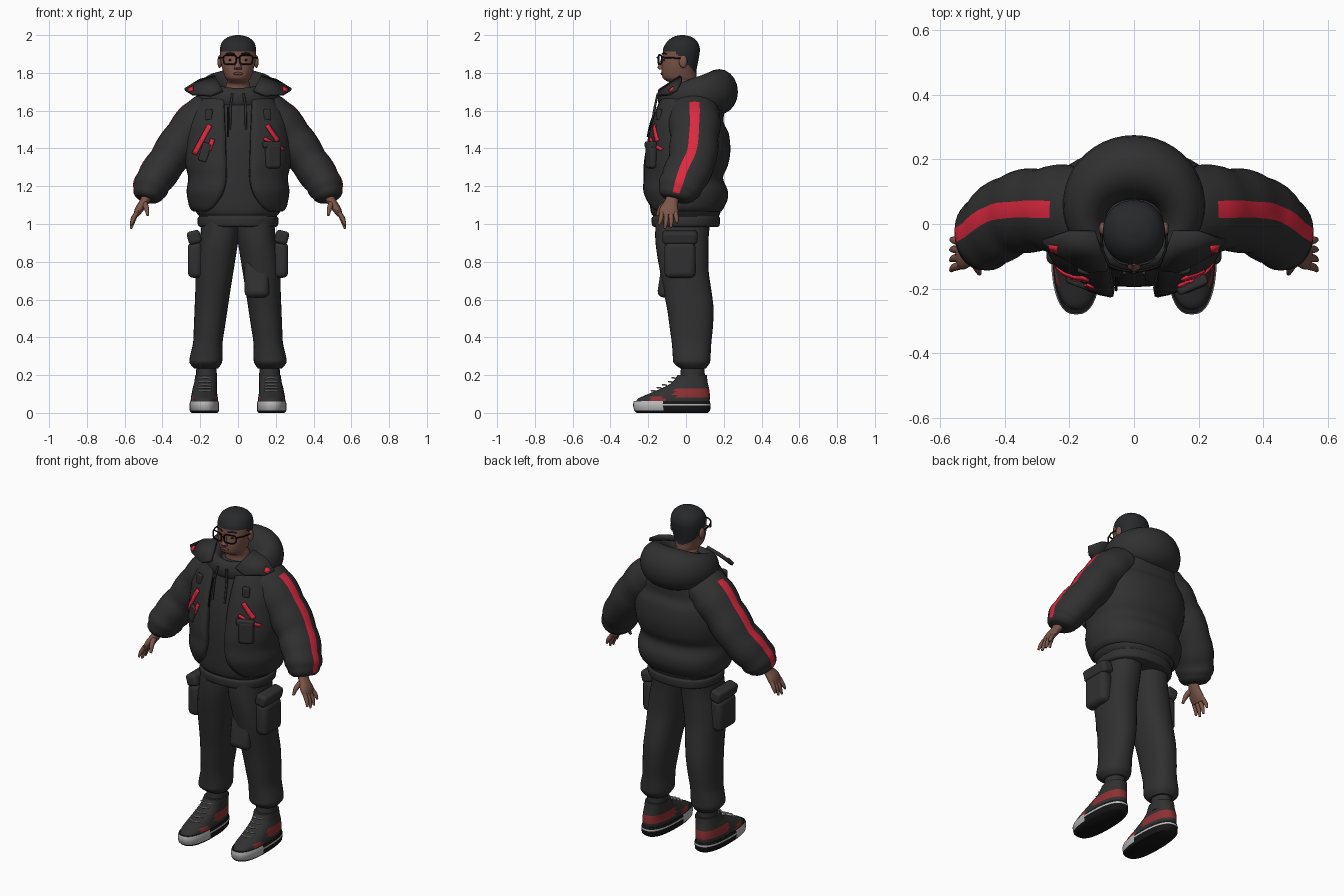
import bpy, bmesh, math
from mathutils import Vector, Matrix, Euler

if "Cube" in bpy.data.objects:
    bpy.data.objects.remove(bpy.data.objects["Cube"])


def material(name, r, g, b):
    m = bpy.data.materials.new(name)
    m.use_nodes = True
    m.diffuse_color = (r, g, b, 1)
    bsdf = m.node_tree.nodes["Principled BSDF"]
    bsdf.inputs["Base Color"].default_value = (r, g, b, 1)
    bsdf.inputs["Roughness"].default_value = 0.8
    return m


CLOTH = material("charcoal cloth", .030, .030, .030)
HAIR = material("dark hair", .021, .022, .024)
SKIN = material("brown skin", .20, .092, .066)
LIPS = material("lip brown", .14, .05, .042)
RED = material("bright red", .72, .022, .05)
DULL = material("dull red", .27, .03, .032)
PALE = material("pale grey", .48, .48, .48)
BLACK = material("black", .008, .008, .008)


def finish(name, bm, mats, mirror=False, thick=0, bevel=0):
    bmesh.ops.recalc_face_normals(bm, faces=bm.faces)
    me = bpy.data.meshes.new(name)
    bm.to_mesh(me)
    bm.free()
    ob = bpy.data.objects.new(name, me)
    bpy.context.collection.objects.link(ob)
    for m in mats:
        me.materials.append(m)
    bpy.ops.object.select_all(action='DESELECT')
    ob.select_set(True)
    bpy.context.view_layer.objects.active = ob
    bpy.ops.object.shade_smooth_by_angle(angle=math.radians(50))
    if thick:
        mod = ob.modifiers.new("thickness", 'SOLIDIFY')
        mod.thickness, mod.offset = thick, -1
    if bevel:
        mod = ob.modifiers.new("round", 'BEVEL')
        mod.width, mod.segments = bevel, 3
    if mirror:
        ob.modifiers.new("mirror", 'MIRROR')
    return ob


def sample(keys, k=4):
    """Smooth curve through a list of tuples."""
    out = []
    for i in range(len(keys) - 1):
        four = keys[max(i - 1, 0)], keys[i], keys[i + 1], keys[min(i + 2, len(keys) - 1)]
        for j in range(k):
            t = j / k
            out.append(tuple(.5 * (2*b + (c-a)*t + (2*a - 5*b + 4*c - d)*t*t + (3*b - a - 3*c + d)*t**3)
                             for a, b, c, d in zip(*four)))
    return out + [keys[-1]]


def spans(keys):
    """(z, x0, x1, front, back, ...) to (x, y, z, rx, ry, ...)."""
    return [((a + b) / 2, (f + k) / 2, z, (b - a) / 2, (k - f) / 2, *rest) for z, a, b, f, k, *rest in keys]


def centred(keys):
    return spans([(z, -w, w, *rest) for z, w, *rest in keys])


def loft(name, rings, mats, n=32, p=2.0, flat=True, pick=None, **kw):
    """Skin over elliptical rings; a sixth ring value opens a gap at the front."""
    bm = bmesh.new()
    gap = len(rings[0]) > 5
    rows = []
    for i, ring in enumerate(rings):
        t = Vector((0, 0, 1))
        if not flat:
            t = (Vector(rings[min(i + 1, len(rings) - 1)][:3]) - Vector(rings[max(i - 1, 0)][:3])).normalized()
        v = (Vector((0, 1, 0)) - t * t.y).normalized()
        u = v.cross(t)
        g = ring[5] if gap else 0
        row = []
        for j in range(n + gap):
            a = -math.pi / 2 + g + (2 * math.pi - 2 * g) * j / n
            c, s = (math.copysign(abs(q) ** (2 / p), q) for q in (math.cos(a), math.sin(a)))
            row.append(bm.verts.new(Vector(ring[:3]) + u * ring[3] * c + v * ring[4] * s))
        rows.append(row)
    for i in range(len(rows) - 1):
        for j in range(n):
            k = j + 1 if gap else (j + 1) % n
            f = bm.faces.new((rows[i][j], rows[i][k], rows[i + 1][k], rows[i + 1][j]))
            if pick:
                f.material_index = pick(i, j, f.calc_center_median())
    if not gap:
        for row in (rows[0][::-1], rows[-1]):
            f = bm.faces.new(row)
            if pick:
                f.material_index = pick(0 if row[0] in rows[0] else len(rows), 0, f.calc_center_median())
    return finish(name, bm, mats, **kw)


def box(name, loc, size, mat, rot=(0, 0, 0), mirror=False, bevel=.015):
    bm = bmesh.new()
    m = Matrix.Translation(loc) @ Euler(rot).to_matrix().to_4x4() @ Matrix.Diagonal((*size, 1))
    bmesh.ops.create_cube(bm, size=1, matrix=m)
    return finish(name, bm, [mat], mirror, bevel=bevel)


def ball(name, loc, radii, mat, mirror=False):
    bm = bmesh.new()
    bmesh.ops.create_uvsphere(bm, u_segments=16, v_segments=10, radius=1,
                              matrix=Matrix.Translation(loc) @ Matrix.Diagonal((*radii, 1)))
    return finish(name, bm, [mat], mirror)


def wire(name, pts, r, mat, closed=False):
    cu = bpy.data.curves.new(name, 'CURVE')
    cu.dimensions, cu.bevel_depth, cu.bevel_resolution = '3D', r, 2
    cu.use_fill_caps = True
    sp = cu.splines.new('POLY')
    sp.points.add(len(pts) - 1)
    for q, co in zip(sp.points, pts):
        q.co = (*co, 1)
    sp.use_cyclic_u = closed
    cu.materials.append(mat)
    bpy.context.collection.objects.link(bpy.data.objects.new(name, cu))


# Head with cropped hair
head = sample(centred([(1.66, .075, -.07, .08), (1.735, .064, -.065, .06), (1.758, .058, -.105, .055),
                       (1.775, .068, -.124, .055), (1.81, .08, -.129, .055), (1.85, .09, -.127, .062),
                       (1.89, .095, -.124, .07), (1.93, .095, -.12, .073), (1.965, .083, -.10, .06),
                       (1.99, .052, -.068, .03), (2.0, .012, -.03, -.01)]), 5)
loft("head", head, [SKIN, HAIR], n=48, p=2.15,
     pick=lambda i, j, c: int(c.z > 1.915 - 1.05 * max(0, c.y + .06)))
ball("ears", (.097, -.015, 1.86), (.012, .022, .034), SKIN, True)
loft("nose", spans([(1.818, -.02, .02, -.142, -.11), (1.828, -.02, .02, -.152, -.11),
                    (1.85, -.012, .012, -.141, -.11), (1.89, -.009, .009, -.127, -.11)]), [SKIN], n=12)
ball("lips", (0, -.127, 1.796), (.026, .007, .008), LIPS)
ball("eyes", (.037, -.115, 1.868), (.014, .006, .006), BLACK, True)

# Glasses
for s in (1, -1):
    rim = []
    for k in range(24):
        a = 2 * math.pi * k / 24
        c, d = (math.copysign(abs(q) ** .55, q) for q in (math.cos(a), math.sin(a)))
        x = .043 + .034 * c
        rim.append((s * x, -.146 + 3 * x * x, 1.870 + .025 * d))
    wire("glasses_rim", rim, .0042, BLACK, True)
    wire("glasses_temple", [(s * .077, -.128, 1.882), (s * .098, -.08, 1.88), (s * .102, -.01, 1.876)], .004, BLACK)
    wire("eyebrow", [(s * .018, -.125, 1.9), (s * .042, -.12, 1.906), (s * .064, -.103, 1.9)], .004, HAIR)
wire("glasses_bridge", [(-.01, -.147, 1.878), (0, -.152, 1.881), (.01, -.147, 1.878)], .004, BLACK)

# Inner hooded top with hem
loft("inner_top", sample(centred([(.985, .20, -.17, .17), (.995, .212, -.18, .178), (1.03, .214, -.182, .18),
                                  (1.042, .205, -.174, .174), (1.06, .22, -.185, .182), (1.12, .24, -.192, .186),
                                  (1.3, .24, -.195, .19), (1.45, .24, -.183, .19), (1.58, .2, -.155, .17),
                                  (1.67, .13, -.125, .12), (1.705, .08, -.085, .08)])), [CLOTH], p=2.3)

# Padded open jacket
P = 2.3
jacket = sample(centred([(1.065, .235, -.185, .185, .75), (1.085, .255, -.20, .20, .5), (1.13, .267, -.22, .22, .32),
                         (1.18, .272, -.232, .22, .24), (1.245, .264, -.228, .196, .2), (1.31, .278, -.228, .222, .19),
                         (1.39, .284, -.217, .235, .19), (1.48, .278, -.2, .226, .2), (1.535, .268, -.186, .2, .22),
                         (1.6, .24, -.166, .2, .26), (1.66, .2, -.142, .18, .34), (1.71, .14, -.11, .14, .5)]))
loft("jacket_body", jacket, [CLOTH], n=48, p=P, thick=.03)


def front_y(x, z):
    _, y, _, rx, ry, _ = min(jacket, key=lambda r: abs(r[2] - z))
    return y - ry * (1 - min(1, abs(x) / rx) ** P) ** (1 / P)


# Puffy sleeves with a stripe down the outside
arm = sample([(.12, .04, 1.6, .1, .12), (.19, .045, 1.56, .118, .138), (.285, .045, 1.46, .11, .13),
              (.376, .03, 1.33, .103, .127), (.448, -.02, 1.225, .098, .12), (.474, -.045, 1.165, .086, .105),
              (.485, -.055, 1.13, .06, .075)])
arm = [(*r[:3], *(q * (.96 + .06 * abs(math.sin(math.pi * i / 4))) for q in r[3:])) for i, r in enumerate(arm)]
loft("sleeves", arm, [CLOTH, RED], flat=False, mirror=True,
     pick=lambda i, j, c: int(j in (23, 24) and 4 <= i < 22))

# Hands
loft("palms", sample([(.475, -.065, 1.16, .028, .034), (.498, -.078, 1.115, .024, .036),
                      (.525, -.09, 1.075, .022, .05), (.54, -.092, 1.045, .014, .046)], 3),
     [SKIN], n=16, flat=False, mirror=True)
for k, drop in enumerate((.065, .085, .08, .055)):
    y = -.128 + .024 * k
    loft("fingers", sample([(.536, y, 1.06, .012, .013), (.556, y - .006 + .004 * k, 1.06 - drop * .55, .012, .012),
                            (.566, y - .016 + .008 * k, 1.06 - drop, .006, .006)], 3),
         [SKIN], n=10, flat=False, mirror=True)
loft("thumbs", sample([(.495, -.1, 1.11, .016, .016), (.485, -.133, 1.085, .014, .014), (.478, -.153, 1.045, .007, .007)], 3),
     [SKIN], n=10, flat=False, mirror=True)

# Hood lying around the neck, thickest at the back
bm = bmesh.new()
N, M = 48, 20
grid = []
for i in range(N):
    a = 2 * math.pi * i / N
    b = (1 + math.sin(a)) / 2
    row = []
    for j in range(M):
        s = 2 * math.pi * j / M
        r = (.035 + .065 * b) * math.cos(s)
        row.append(bm.verts.new(((.15 + r) * math.cos(a), .03 + (.145 + r) * math.sin(a),
                                 1.665 + .035 * b + (.055 + .065 * b) * math.sin(s))))
    grid.append(row)
for i in range(N):
    for j in range(M):
        k, l = (i + 1) % N, (j + 1) % M
        bm.faces.new((grid[i][j], grid[k][j], grid[k][l], grid[i][l]))
finish("hood", bm, [CLOTH])

# Collar wings with red tips
for name, pts, mat, t in (
        ("collar_wings", [(.08, -.135, 1.70), (.12, -.02, 1.775), (.2, -.02, 1.755), (.28, -.045, 1.705),
                          (.24, -.085, 1.68), (.14, -.14, 1.675)], CLOTH, .018),
        ("collar_tips", [(.235, -.068, 1.728), (.262, -.062, 1.716), (.258, -.082, 1.698), (.236, -.09, 1.704)], RED, .006)):
    bm = bmesh.new()
    bm.faces.new([bm.verts.new(q) for q in pts])
    finish(name, bm, [mat], True, thick=t)


# Red chest straps laid on the jacket
def strap(name, x0, z0, x1, z1, w):
    bm = bmesh.new()
    d = Vector((x1 - x0, z1 - z0)).normalized() * w / 2
    rows = []
    for k in range(11):
        x, z = x0 + (x1 - x0) * k / 10, z0 + (z1 - z0) * k / 10
        rows.append([bm.verts.new((px, front_y(px, pz) - .009, pz))
                     for px, pz in ((x - d.y, z + d.x), (x + d.y, z - d.x))])
    for p, q in zip(rows, rows[1:]):
        bm.faces.new((*p, *q[::-1]))
    finish(name, bm, [RED], thick=.008)


strap("right_long_strap", -.15, 1.525, -.235, 1.37, .024)
strap("right_short_strap", -.135, 1.45, -.155, 1.395, .022)
strap("left_upper_strap", .155, 1.525, .215, 1.44, .022)
strap("left_lower_strap", .14, 1.455, .245, 1.395, .016)

# Chest pouches, tabs and cords
box("left_pouch", (.185, front_y(.185, 1.36) - .006, 1.36), (.085, .04, .13), CLOTH, (0, 0, .4))
box("left_pouch_flap", (.18, front_y(.18, 1.42) - .012, 1.42), (.1, .035, .035), CLOTH, (0, 0, .4), bevel=.01)
box("right_pocket", (-.175, front_y(-.175, 1.38), 1.38), (.05, .025, .1), CLOTH, (0, .3, -.35), bevel=.008)
box("chest_tabs", (.155, front_y(.155, 1.58) - .002, 1.58), (.04, .025, .06), CLOTH, (0, 0, .3), True, bevel=.008)
for s in (1, -1):
    wire("drawstring", [(s * .03, -.15, 1.69), (s * .04, -.165, 1.62), (s * .042, -.187, 1.5)], .006, CLOTH)
wire("zip", [(-.055, front_y(.05, z) - .002, z) for z in (1.62, 1.58, 1.54, 1.5, 1.46)], .004, BLACK)

# Trousers with cargo pockets
loft("trouser_legs", sample(spans([(1.03, -.01, .19, -.16, .13), (.93, -.004, .2, -.163, .12),
                                   (.85, .008, .214, -.155, .118), (.75, .024, .225, -.138, .12),
                                   (.65, .04, .226, -.12, .134), (.55, .055, .23, -.1, .146),
                                   (.45, .07, .234, -.086, .142), (.37, .082, .238, -.075, .134),
                                   (.30, .082, .254, -.07, .13), (.265, .086, .256, -.066, .126),
                                   (.235, .105, .232, -.03, .105)])), [CLOTH], p=2.3, mirror=True)
box("cargo_pockets", (.228, -.032, .81), (.075, .165, .19), CLOTH, (0, 0, 0), True, bevel=.028)
box("pocket_flaps", (.232, -.032, .93), (.07, .185, .07), CLOTH, (0, .25, 0), True, bevel=.018)
box("left_thigh_panel", (.1, -.105, .71), (.13, .07, .2), CLOTH, (-.15, 0, 0), bevel=.03)

# Socks and trainers
loft("socks", spans([(.15, .11, .225, -.035, .1), (.2, .112, .222, -.03, .1), (.26, .115, .22, -.025, .095)]),
     [CLOTH], n=20, mirror=True)
loft("shoe_soles", spans([(0, .108, .245, -.262, .115), (.012, .1, .256, -.274, .128), (.038, .1, .257, -.28, .13),
                          (.048, .1, .257, -.28, .13), (.062, .104, .252, -.276, .126)]), [BLACK, PALE], n=40, p=2.5,
     mirror=True, pick=lambda i, j, c: int(i > 0 and (c.y < -.13 or i == 2)))
loft("shoe_uppers", sample(spans([(.05, .106, .25, -.268, .124), (.075, .106, .25, -.255, .126),
                                  (.1, .11, .246, -.2, .126), (.13, .112, .24, -.13, .122),
                                  (.16, .112, .232, -.075, .115), (.2, .11, .226, -.045, .11)])),
     [CLOTH, DULL], n=40, p=2.4, mirror=True,
     pick=lambda i, j, c: int((.08 < c.z < .13 and c.y > -.06) or (c.z < .085 and -.19 < c.y < -.12)))
for s in (1, -1):
    for y, z in ((-.175, .118), (-.145, .134), (-.115, .149), (-.085, .166), (-.065, .186)):
        wire("lace", [(s * .142, y + .012, z - .002), (s * .175, y - .008, z), (s * .21, y + .012, z - .002)], .004, PALE)
